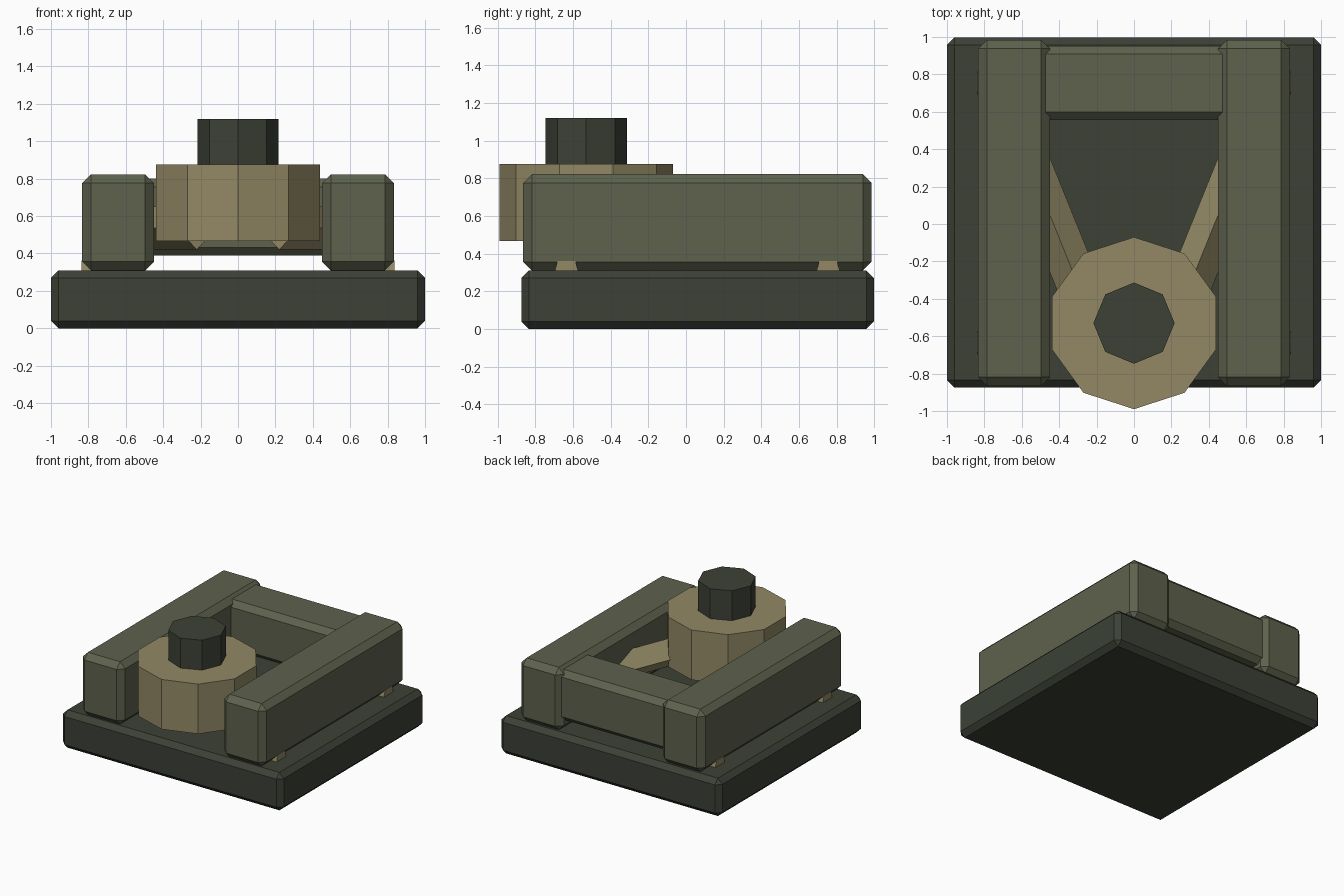
import bpy, bmesh, math
from mathutils import Vector

if "Cube" in bpy.data.objects:
    bpy.data.objects.remove(bpy.data.objects["Cube"])


def material(name, rgb):
    m = bpy.data.materials.new(name)
    m.diffuse_color = (*rgb, 1)
    m.use_nodes = True
    m.node_tree.nodes["Principled BSDF"].inputs["Base Color"].default_value = m.diffuse_color
    return m


DARK = material("dark olive", (0.045, 0.053, 0.037))
GREEN = material("olive green", (0.112, 0.122, 0.074))
TAN = material("tan", (0.292, 0.25, 0.132))


def finish(name, bm, mat):
    bmesh.ops.recalc_face_normals(bm, faces=bm.faces)
    me = bpy.data.meshes.new(name)
    bm.to_mesh(me)
    bm.free()
    me.materials.append(mat)
    ob = bpy.data.objects.new(name, me)
    bpy.context.collection.objects.link(ob)
    return ob


def box(name, lo, hi, mat, chamfer=0.0, taper=1.0):
    lo, hi = Vector(lo), Vector(hi)
    bm = bmesh.new()
    bmesh.ops.create_cube(bm, size=1)
    for v in bm.verts:
        if v.co.z > 0:
            v.co.y *= taper
        v.co = (lo + hi) / 2 + v.co * (hi - lo)
    if chamfer:
        bmesh.ops.bevel(bm, geom=bm.edges[:], offset=chamfer, segments=1,
                        profile=0.5, affect='EDGES')
    return finish(name, bm, mat)


def prism(name, start, end, radius, sides, mat, turn=0.0):
    """Regular prism between two points; turn rotates its section."""
    a, b = Vector(start), Vector(end)
    axis = (b - a).normalized()
    if abs(axis.z) > 0.9:
        u = Vector((1, 0, 0))
    else:
        u = Vector((0, 0, 1))
    w = axis.cross(u)
    bm = bmesh.new()
    rings = []
    for p in (a, b):
        rings.append([bm.verts.new(p + radius * (u * math.cos(t) + w * math.sin(t)))
                      for t in (turn + 2 * math.pi * i / sides for i in range(sides))])
    bm.faces.new(rings[0])
    bm.faces.new(rings[1])
    for i in range(sides):
        j = (i + 1) % sides
        bm.faces.new((rings[0][i], rings[0][j], rings[1][j], rings[1][i]))
    return finish(name, bm, mat)


# Base slab
box("base", (-1, -0.875, 0), (1, 0.998, 0.31), DARK, 0.04)

# Back bar of the frame
box("back_bar", (-0.52, 0.555, 0.388), (0.52, 0.952, 0.80), GREEN, 0.044)

# Centre drum and knob
prism("drum", (0, -0.53, 0.467), (0, -0.53, 0.875), 0.46, 10, TAN, math.pi / 2)
prism("knob", (0, -0.53, 0.80), (0, -0.53, 1.12), 0.217, 8, DARK)

for side, s in (("left", -1), ("right", 1)):
    # Side bars
    xs = sorted((s * 0.45, s * 0.833))
    box(side + "_bar", (xs[0], -0.865, 0.31), (xs[1], 0.985, 0.822), GREEN, 0.046)
    # Diamond section struts from drum to side bars
    prism(side + "_strut", (s * 0.22, -0.52, 0.535), (s * 0.62, 0.47, 0.535),
          0.115, 4, TAN)
    # Small feet under the side bars
    xs = sorted((s * 0.58, s * 0.838))
    for place, y in (("front", -0.635), ("back", 0.755)):
        box(f"{side}_{place}_foot", (xs[0], y - 0.064, 0.30),
            (xs[1], y + 0.064, 0.362), TAN, taper=0.74)
